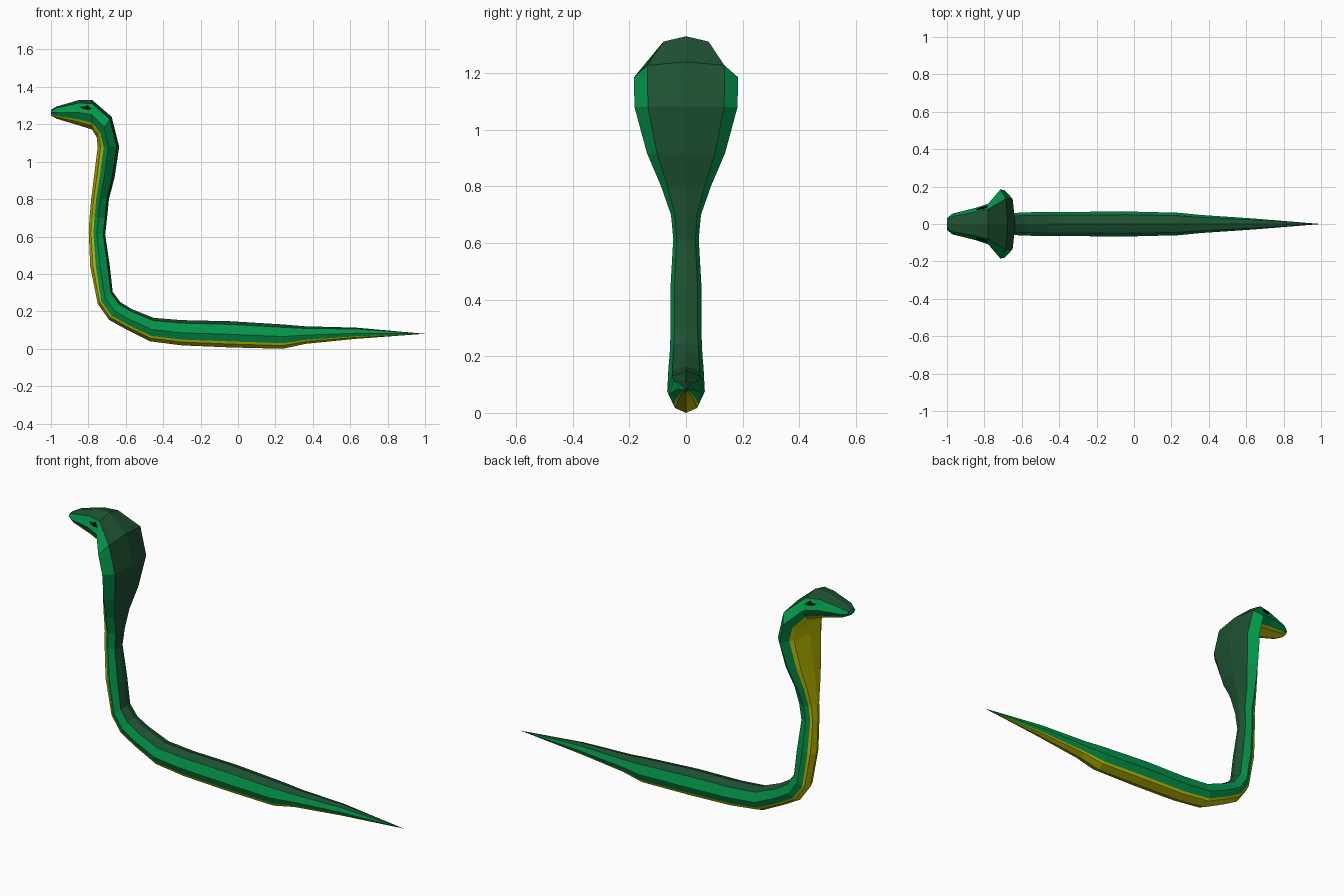
import bpy, bmesh
from mathutils import Vector

if "Cube" in bpy.data.objects:
    bpy.data.objects.remove(bpy.data.objects["Cube"])


def material(name, rgb):
    m = bpy.data.materials.new(name)
    m.diffuse_color = (*rgb, 1)
    m.use_nodes = True
    m.node_tree.nodes["Principled BSDF"].inputs["Base Color"].default_value = m.diffuse_color
    return m


DARK = material("dark green back", (0.013, 0.084, 0.032))
GREEN = material("bright green side", (0.001, 0.30, 0.068))
YELLOW = material("olive yellow belly", (0.55, 0.54, 0.0))
BLACK = material("black eye", (0.0, 0.0, 0.0))

# Rings from tail to snout: back x, back z, belly x, belly z, half width
RINGS = [
    (0.63, 0.113, 0.63, 0.053, 0.030),
    (0.36, 0.120, 0.36, 0.026, 0.048),
    (0.24, 0.130, 0.24, 0.000, 0.060),
    (-0.04, 0.147, -0.04, 0.007, 0.067),
    (-0.30, 0.153, -0.30, 0.018, 0.065),
    (-0.45, 0.165, -0.47, 0.040, 0.065),
    (-0.57, 0.213, -0.60, 0.105, 0.062),
    (-0.63, 0.250, -0.69, 0.155, 0.058),
    (-0.67, 0.305, -0.75, 0.240, 0.055),
    (-0.685, 0.44, -0.79, 0.44, 0.055),
    (-0.71, 0.61, -0.798, 0.62, 0.045),
    (-0.70, 0.70, -0.794, 0.70, 0.053),
    (-0.69, 0.80, -0.785, 0.80, 0.088),
    (-0.66, 0.915, -0.77, 0.92, 0.138),
    (-0.635, 1.08, -0.75, 1.08, 0.182),
    (-0.675, 1.24, -0.755, 1.13, 0.184),
    (-0.78, 1.33, -0.78, 1.172, 0.108),
    (-0.85, 1.33, -0.86, 1.197, 0.084),
    (-0.97, 1.295, -0.97, 1.230, 0.056),
    (-1.00, 1.277, -1.00, 1.247, 0.032),
]
# Half cross-section from back to belly: width share, height share from belly
HALF = [(0, 1), (0.74, 0.88), (1, 0.5), (0.74, 0.23), (0.64, 0.13), (0, 0)]
SECTION = HALF + [(-w, h) for w, h in HALF[-2:0:-1]]
N = len(SECTION)


def ring_points(ring):
    bx, bz, ax, az, width = ring
    back, belly = Vector((bx, 0, bz)), Vector((ax, 0, az))
    upright = 0.35 < az < 1.1  # the belly strip is wider on the raised neck
    pts = []
    for w, h in SECTION:
        if upright and 0 < h < 0.3:
            h += 0.05 if h > 0.2 else 0.01
        pts.append(belly.lerp(back, h) + Vector((0, w * width, 0)))
    return pts


def finish(name, bm, mats):
    bmesh.ops.recalc_face_normals(bm, faces=bm.faces)
    mesh = bpy.data.meshes.new(name)
    bm.to_mesh(mesh)
    bm.free()
    for m in mats:
        mesh.materials.append(m)
    ob = bpy.data.objects.new(name, mesh)
    bpy.context.collection.objects.link(ob)


# Snake body, hood and head as one faceted skin
bm = bmesh.new()
rows = [[bm.verts.new(p) for p in ring_points(r)] for r in RINGS]
tip = bm.verts.new((1.0, 0, 0.08))


def strip_colour(j):
    k = min(j, N - 1 - j)
    return 0 if k == 0 else 1 if k < 3 else 2


for j in range(N):
    n = (j + 1) % N
    bm.faces.new((tip, rows[0][j], rows[0][n])).material_index = strip_colour(j)
    for a, b in zip(rows, rows[1:]):
        bm.faces.new((a[j], b[j], b[n], a[n])).material_index = strip_colour(j)
bm.faces.new(rows[-1]).material_index = 1
finish("snake_body", bm, [DARK, GREEN, YELLOW])

# Eyes: thin angular plates on the upper cheek panels
rear, front = ring_points(RINGS[16]), ring_points(RINGS[17])
EYE = [(0.05, 0.5), (0.35, 0.2), (0.5, 0.36), (0.85, 0.42), (0.6, 0.58), (0.3, 0.56)]
for side, name in ((1, "eye_left"), (-1, "eye_right")):
    bm = bmesh.new()
    top_a, low_a, top_b, low_b = rear[1], rear[2], front[1], front[2]
    normal = (low_a - top_a).cross(top_b - top_a).normalized()
    if normal.y < 0:
        normal.negate()
    loops = []
    for offset in (-0.003, 0.005):
        pts = [top_a.lerp(low_a, v).lerp(top_b.lerp(low_b, v), u) + normal * offset
               for u, v in EYE]
        loops.append([bm.verts.new((p.x, side * p.y, p.z)) for p in pts])
    inner, outer = loops
    bm.faces.new(outer)
    bm.faces.new(inner[::-1])
    for i in range(len(EYE)):
        k = (i + 1) % len(EYE)
        bm.faces.new((inner[i], inner[k], outer[k], outer[i]))
    finish(name, bm, [BLACK])
